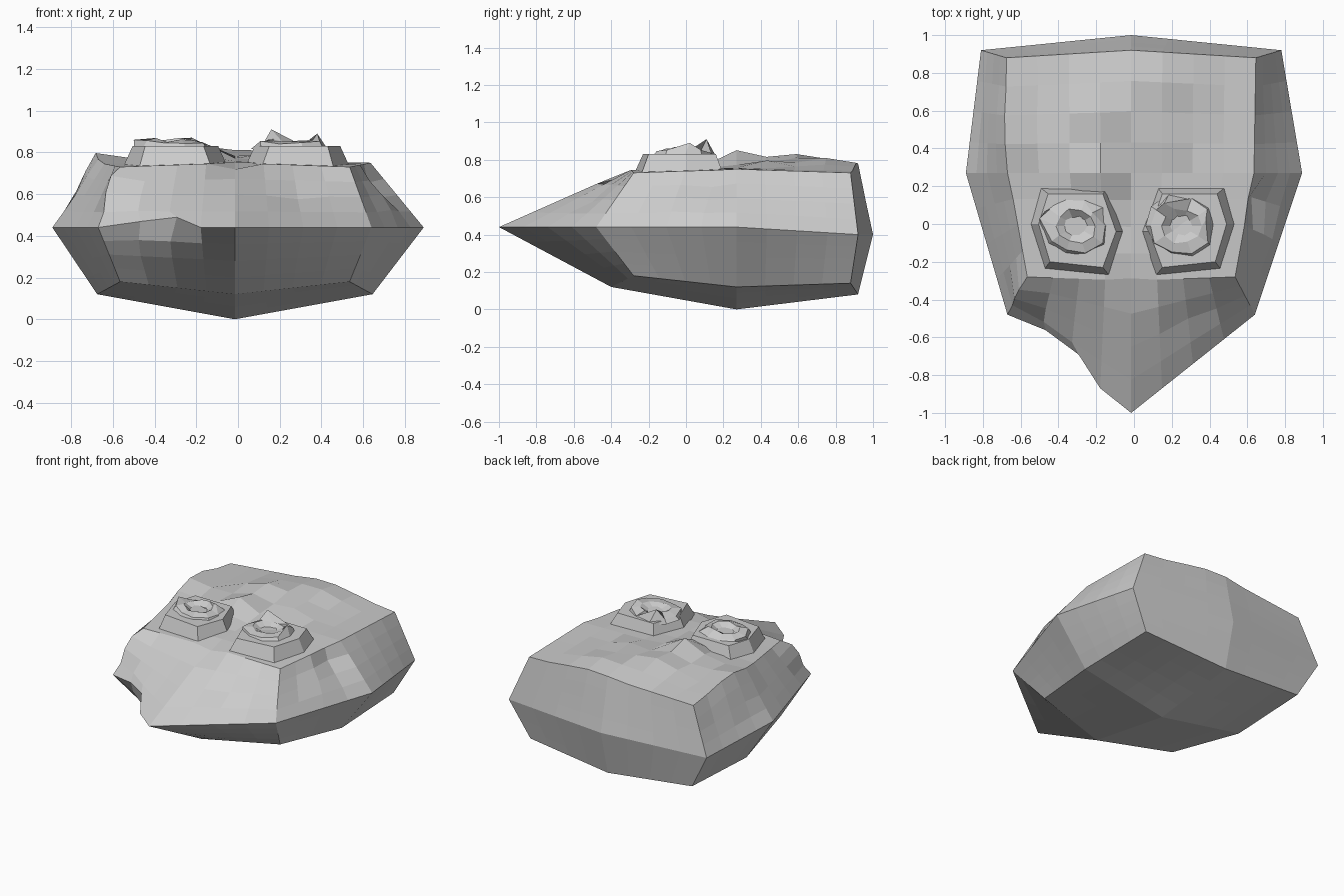
import bpy, bmesh, math, random
from mathutils import Vector

if "Cube" in bpy.data.objects:
    bpy.data.objects.remove(bpy.data.objects["Cube"])

random.seed(4)
CX = -0.015


def finish(bm, name):
    bmesh.ops.recalc_face_normals(bm, faces=bm.faces)
    me = bpy.data.meshes.new(name)
    bm.to_mesh(me)
    bm.free()
    ob = bpy.data.objects.new(name, me)
    bpy.context.collection.objects.link(ob)
    return ob


# Head block: 3x3x3 cage, (row y, layer z) -> half width, side y, side z, centre y, centre z
CAGE = {
    (-1, -1): (0.55, -0.28, 0.18, -0.40, 0.12),
    (0, -1): (0.66, 0.27, 0.12, 0.27, 0.00),
    (1, -1): (0.65, 0.88, 0.14, 0.92, 0.08),
    (-1, 0): (0.655, -0.48, 0.44, -1.00, 0.44),
    (0, 0): (0.89, 0.27, 0.44, 0.27, 0.44),
    (1, 0): (0.795, 0.92, 0.40, 1.00, 0.40),
    (-1, 1): (0.55, -0.28, 0.73, -0.30, 0.75),
    (0, 1): (0.65, 0.27, 0.75, 0.27, 0.76),
    (1, 1): (0.66, 0.88, 0.73, 0.92, 0.77),
}
bm = bmesh.new()
bmesh.ops.create_cube(bm, size=2)
bmesh.ops.subdivide_edges(bm, edges=bm.edges[:], cuts=1, use_grid_fill=True)
for v in bm.verts:
    sx, sy, sz = (round(c) for c in v.co)
    w, ys, zs, yc, zc = CAGE[(sy, sz)]
    shift = 0 if (sy, sz) == (0, 0) else CX
    v.co = (sx * w + shift, ys if sx else yc, zs if sx else zc)
bmesh.ops.subdivide_edges(bm, edges=bm.edges[:], cuts=3, use_grid_fill=True)

# Chipped surface: (centre), (offset), radius
CHIPS = [
    ((-0.19, 0.27, 0.76), (0, 0.0, 0.10), 0.20),    # brow
    ((-0.18, 0.58, 0.75), (0, 0, 0.075), 0.30),     # forehead
    ((-0.52, 0.58, 0.74), (0, 0, -0.03), 0.17),
    ((0.15, 0.44, 0.76), (0, 0.0, 0.04), 0.16),
    ((0.15, 0.75, 0.76), (0, 0, 0.05), 0.30),
    ((-0.68, 0.50, 0.74), (-0.02, 0, 0.07), 0.30),  # left temple
    ((-0.50, -0.61, 0.44), (0.04, 0.05, 0.03), 0.14),  # left jaw
    ((-0.34, -0.74, 0.44), (0.05, 0.05, 0.05), 0.14),
    ((-0.57, -0.36, 0.62), (-0.03, -0.03, 0.05), 0.13),  # left cheek
    ((-0.015, -0.34, 0.73), (0, 0.02, -0.05), 0.12),  # nose notch
    ((0.70, 0.13, 0.67), (-0.06, 0.03, -0.02), 0.13),  # right side dent
    ((0.72, -0.02, 0.55), (0.03, 0, 0.02), 0.12),
    ((0.32, -0.53, 0.60), (0, 0.02, -0.02), 0.14),
]
start = {v: v.co.copy() for v in bm.verts}
for v, p in start.items():
    for c, d, r in CHIPS:
        k = max(0, 1 - (p - Vector(c)).length / r)
        v.co += Vector(d) * k
bmesh.ops.triangulate(bm, faces=[f for f in bm.faces if len(f.verts) > 4])
finish(bm, "head_block")


# Raised eye mounds: bevelled plinth topped by a rough rosette
OUTER = [(0.12, 0.20), (0.03, -0.04), (0.11, -0.28), (0.46, -0.24), (0.54, 0.0), (0.49, 0.20)]
INNER = [(0.15, 0.16), (0.08, -0.04), (0.15, -0.23), (0.43, -0.20), (0.49, 0.0), (0.44, 0.16)]


def eye(name, side, peaks):
    bm = bmesh.new()
    low = [bm.verts.new((x * side + (CX if side < 0 else 0), y, 0.72)) for x, y in OUTER]
    top = [bm.verts.new((x * side + (CX if side < 0 else 0), y, 0.83)) for x, y in INNER]
    for i in range(6):
        j = (i + 1) % 6
        bm.faces.new((low[i], low[j], top[j], top[i]))
    bm.faces.new(top)
    bm.faces.new(low[::-1])
    finish(bm, name + "_plinth")

    bm = bmesh.new()
    n, rings = 10, []
    cx = 0.25 * side + (-0.06 if side < 0 else 0)
    for rx, ry, z, amp in ((0.19, 0.17, 0.815, 0.0), (0.165, 0.145, 0.845, 0.012),
                           (0.11, 0.09, 0.86, 0.012), (0.06, 0.05, 0.83, 0.008)):
        ring = []
        for i in range(n):
            a = 2 * math.pi * i / n
            s = random.uniform(0.9, 1.08)
            ring.append(bm.verts.new((cx + rx * s * math.cos(a), -0.01 + ry * s * math.sin(a),
                                      z + random.uniform(-amp, amp))))
        rings.append(ring)
    for a, b in zip(rings, rings[1:]):
        for i in range(n):
            j = (i + 1) % n
            bm.faces.new((a[i], a[j], b[j], b[i]))
    bm.faces.new(rings[-1])
    bm.faces.new(rings[0][::-1])
    for p in peaks:
        q = Vector(p)
        v = min(rings[1], key=lambda v: (v.co.xy - q.xy).length)
        v.co = q
    finish(bm, name + "_rosette")


eye("right_eye", 1, [(0.16, 0.11, 0.91), (0.38, 0.02, 0.89)])
eye("left_eye", -1, [(-0.22, 0.06, 0.87), (-0.50, 0.03, 0.86)])
